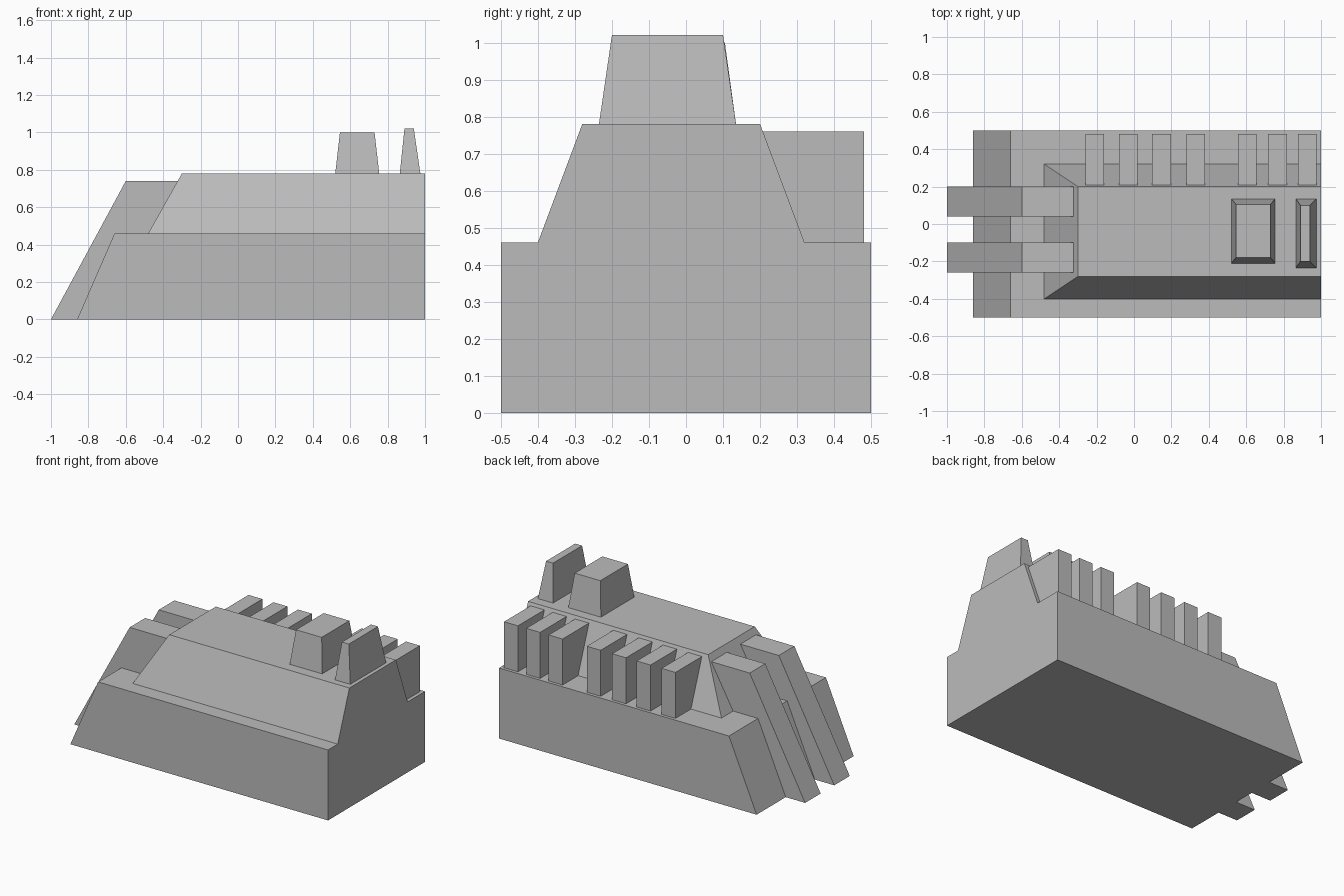
import bpy

cube = bpy.data.objects.get("Cube")
if cube:
    bpy.data.objects.remove(cube, do_unlink=True)

grey = bpy.data.materials.new("plain_grey")
grey.use_nodes = True
colour = (0.5, 0.5, 0.5, 1)
grey.diffuse_color = colour
grey.node_tree.nodes["Principled BSDF"].inputs["Base Color"].default_value = colour


def loft(name, lower, upper):
    """Solid between two matching closed rings, lower ring counter-clockwise."""
    n = len(lower)
    faces = [tuple(reversed(range(n))), tuple(range(n, 2 * n))]
    faces += [(i, (i + 1) % n, n + (i + 1) % n, n + i) for i in range(n)]
    mesh = bpy.data.meshes.new(name)
    mesh.from_pydata(lower + upper, [], faces)
    mesh.materials.append(grey)
    obj = bpy.data.objects.new(name, mesh)
    bpy.context.collection.objects.link(obj)
    return obj


def rect(x0, x1, y0, y1, z):
    return [(x0, y0, z), (x1, y0, z), (x1, y1, z), (x0, y1, z)]


# Hull and tapered upper deck, both with a flat back end
BASE_TOP, DECK_TOP = 0.46, 0.78
loft("hull", rect(-0.86, 1, -0.5, 0.5, 0), rect(-0.66, 1, -0.5, 0.5, BASE_TOP))
loft("upper_deck", rect(-0.48, 1, -0.4, 0.32, BASE_TOP),
     rect(-0.3, 1, -0.28, 0.2, DECK_TOP))

# Tapered blocks on the roof
loft("roof_block", rect(0.52, 0.755, -0.21, 0.135, DECK_TOP),
     rect(0.545, 0.73, -0.18, 0.105, 1.0))
loft("roof_fin", rect(0.865, 0.975, -0.235, 0.135, DECK_TOP),
     rect(0.89, 0.94, -0.2, 0.1, 1.02))

# Sloping ribs on the nose, rooted inside the hull and deck
nose = [(-1, 0), (-0.86, 0), (-0.58, 0.4), (-0.4, 0.5), (-0.322, 0.74), (-0.6, 0.74)]
for name, y0, y1 in (("right_nose_rib", -0.26, -0.1), ("left_nose_rib", 0.04, 0.2)):
    # Ring reads counter-clockwise when seen from the front
    back = [(x, y1, z) for x, z in nose]
    front = [(x, y0, z) for x, z in nose]
    loft(name, back, front)

# Row of upright ribs between the hull ledge and the deck slope
section = [(0.28, 0.44), (0.48, 0.44), (0.48, 0.76), (0.2075, 0.76)]
for i, x0 in enumerate((-0.26, -0.08, 0.097, 0.28, 0.555, 0.717, 0.877)):
    x1 = x0 + 0.1
    loft(f"side_rib_{i + 1}", [(x0, y, z) for y, z in section],
         [(x1, y, z) for y, z in section])
